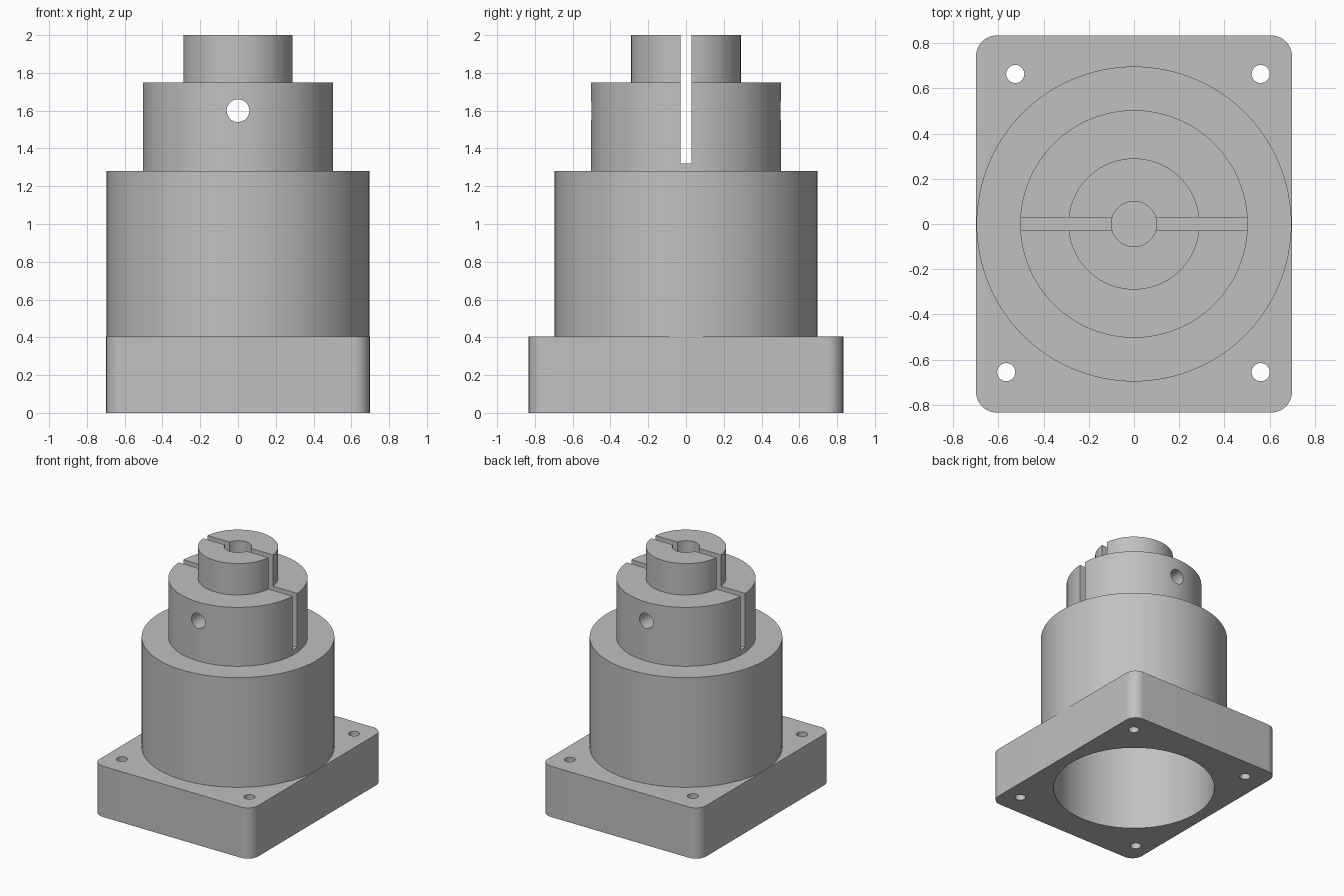
import bpy, bmesh, math
from mathutils import Matrix, Vector

cube = bpy.data.objects.get("Cube")
if cube:
    bpy.data.objects.remove(cube, do_unlink=True)

grey = bpy.data.materials.new("plain grey")
grey.use_nodes = True
colour = (0.53, 0.53, 0.53, 1)
grey.diffuse_color = colour
grey.node_tree.nodes["Principled BSDF"].inputs["Base Color"].default_value = colour


def make_object(name, bm):
    bmesh.ops.recalc_face_normals(bm, faces=bm.faces)
    mesh = bpy.data.meshes.new(name)
    bm.to_mesh(mesh)
    bm.free()
    mesh.materials.append(grey)
    obj = bpy.data.objects.new(name, mesh)
    bpy.context.collection.objects.link(obj)
    return obj


def lathe(name, profile, segments=128):
    """Solid of revolution; the profile runs from axis to axis."""
    bm = bmesh.new()
    verts = [bm.verts.new((r, 0, z)) for r, z in profile]
    edges = [bm.edges.new(pair) for pair in zip(verts, verts[1:])]
    bmesh.ops.spin(bm, geom=verts + edges, cent=(0, 0, 0), axis=(0, 0, 1),
                   angle=math.tau, steps=segments)
    bmesh.ops.remove_doubles(bm, verts=bm.verts, dist=0.0001)
    return make_object(name, bm)


def rod(name, radius, low, high, segments=128):
    """Cylinder between two points."""
    low, high = Vector(low), Vector(high)
    axis = high - low
    turn = axis.to_track_quat('Z', 'Y').to_matrix().to_4x4()
    bm = bmesh.new()
    bmesh.ops.create_cone(bm, cap_ends=True, segments=segments, radius1=radius,
                          radius2=radius, depth=axis.length,
                          matrix=Matrix.Translation((low + high) / 2) @ turn)
    return make_object(name, bm)


def box(name, size, centre):
    bm = bmesh.new()
    bmesh.ops.create_cube(bm, size=1, matrix=Matrix.Translation(centre)
                          @ Matrix.Diagonal((*size, 1)))
    return make_object(name, bm)


def rounded_plate(name, half_x, half_y, height, radius):
    bm = bmesh.new()
    bmesh.ops.create_cube(bm, size=1, matrix=Matrix.Translation((0, 0, height / 2))
                          @ Matrix.Diagonal((2 * half_x, 2 * half_y, height, 1)))
    upright = [e for e in bm.edges
               if abs(e.verts[0].co.z - e.verts[1].co.z) > height / 2]
    bmesh.ops.bevel(bm, geom=upright, offset=radius, offset_type='OFFSET',
                    segments=12, profile=0.5, affect='EDGES')
    return make_object(name, bm)


def combine(target, tool, operation):
    mod = target.modifiers.new(tool.name, 'BOOLEAN')
    mod.operation = operation
    mod.solver = 'EXACT'
    mod.object = tool
    bpy.context.view_layer.objects.active = target
    bpy.ops.object.modifier_apply(modifier=mod.name)
    bpy.data.objects.remove(tool, do_unlink=True)


# Rectangular flange with the stepped round body on it
housing = rounded_plate("flanged_housing", 0.698, 0.833, 0.405, 0.09)
body = lathe("stepped_body", [
    (0, 0.2), (0.696, 0.2), (0.696, 1.28), (0.503, 1.28),
    (0.503, 1.75), (0.29, 1.75), (0.29, 2), (0, 2)])
combine(housing, body, 'UNION')

# Wide cavity from below, shaft bore from above, clamp slot and cross hole
cutters = [
    rod("cavity", 0.6, (0, 0, -0.1), (0, 0, 1.12)),
    rod("shaft_bore", 0.1, (0, 0, 1.25), (0, 0, 2.1), 64),
    box("clamp_slot", (1.2, 0.058, 0.8), (0, 0, 1.72)),
    rod("cross_hole", 0.06, (0, -0.6, 1.6), (0, 0.6, 1.6), 48),
]

# Four screw holes through the flange
for x, y in [(-0.525, 0.663), (0.56, 0.663), (-0.565, -0.655), (0.56, -0.655)]:
    cutters.append(rod("screw_hole", 0.04, (x, y, -0.1), (x, y, 0.5), 40))

for cutter in cutters:
    combine(housing, cutter, 'DIFFERENCE')

bpy.ops.object.select_all(action='DESELECT')
housing.select_set(True)
bpy.context.view_layer.objects.active = housing
bpy.ops.object.shade_smooth_by_angle(angle=math.radians(30))
